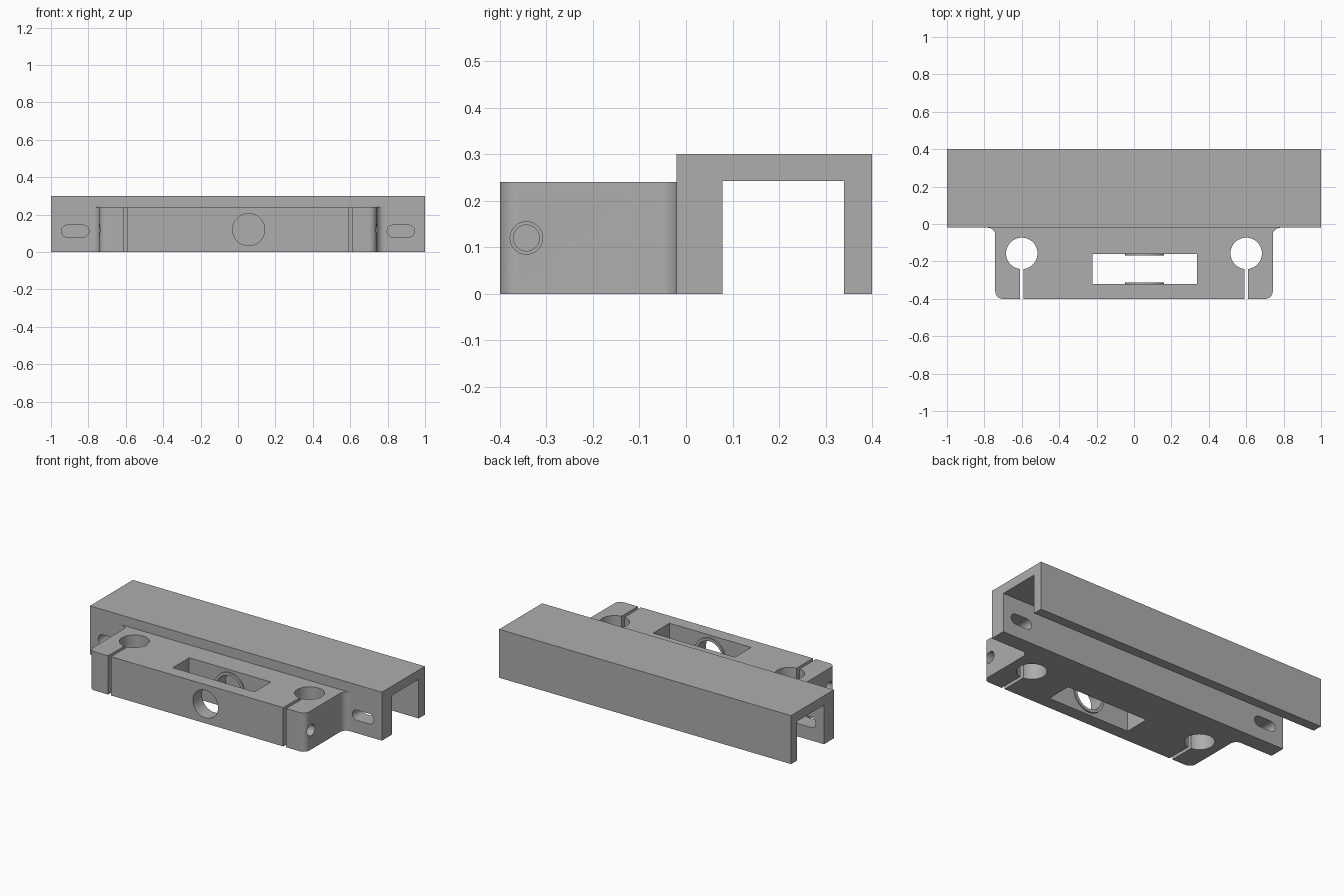
import bpy, bmesh
from math import cos, sin, pi, radians
from mathutils import Matrix, Vector

if "Cube" in bpy.data.objects:
    bpy.data.objects.remove(bpy.data.objects["Cube"], do_unlink=True)

grey = bpy.data.materials.new("machined grey")
grey.use_nodes = True
COLOUR = (0.42, 0.42, 0.42, 1)
grey.diffuse_color = COLOUR
grey.node_tree.nodes["Principled BSDF"].inputs["Base Color"].default_value = COLOUR


def make_object(name, bm):
    bmesh.ops.recalc_face_normals(bm, faces=bm.faces)
    mesh = bpy.data.meshes.new(name)
    bm.to_mesh(mesh)
    bm.free()
    mesh.materials.append(grey)
    obj = bpy.data.objects.new(name, mesh)
    bpy.context.collection.objects.link(obj)
    return obj


def extrude(name, points, vector):
    """Solid prism from a closed 3D outline."""
    bm = bmesh.new()
    face = bm.faces.new([bm.verts.new(p) for p in points])
    new = bmesh.ops.extrude_face_region(bm, geom=[face])["geom"]
    bmesh.ops.translate(bm, vec=vector, verts=[v for v in new if isinstance(v, bmesh.types.BMVert)])
    return make_object(name, bm)


def box(name, low, high):
    bm = bmesh.new()
    low, high = Vector(low), Vector(high)
    size = Matrix.Diagonal((*(high - low), 1))
    bmesh.ops.create_cube(bm, size=1, matrix=Matrix.Translation((low + high) / 2) @ size)
    return make_object(name, bm)


def cylinder(name, start, end, radius, sides=64):
    start, end = Vector(start), Vector(end)
    axis = end - start
    turn = axis.to_track_quat("Z", "Y").to_matrix().to_4x4()
    bm = bmesh.new()
    bmesh.ops.create_cone(bm, cap_ends=True, segments=sides, radius1=radius, radius2=radius,
                          depth=axis.length, matrix=Matrix.Translation((start + end) / 2) @ turn)
    return make_object(name, bm)


def arc(cx, cy, r, start, end, steps=10):
    angles = [radians(start + (end - start) * i / steps) for i in range(steps + 1)]
    return [(cx + r * cos(a), cy + r * sin(a)) for a in angles]


def combine(target, tool, operation="DIFFERENCE"):
    mod = target.modifiers.new(operation.lower(), "BOOLEAN")
    mod.operation, mod.solver, mod.object = operation, "EXACT", tool
    bpy.context.view_layer.objects.active = target
    bpy.ops.object.modifier_apply(modifier=mod.name)
    bpy.data.objects.remove(tool, do_unlink=True)


# Main dimensions
HALF, WALL, BACK, FRONT = 0.742, -0.02, 0.4, -0.4
MID_Z, BLOCK_Z, ROUND = 0.12, 0.24, 0.04
SHAFT_X = 0.057

# Downward-open channel along x
section = [(WALL, 0), (WALL, 0.3), (BACK, 0.3), (BACK, 0), (0.34, 0),
           (0.34, 0.242), (0.078, 0.242), (0.078, 0)]
bracket = extrude("clamp_bracket", [(-1, y, z) for y, z in section], (2, 0, 0))

# Clamp block with rounded front corners and fillets into the channel wall
half = arc(HALF - ROUND, FRONT + ROUND, ROUND, -90, 0)
half += arc(HALF + ROUND, WALL - ROUND, ROUND, 180, 90)
half += [(HALF + ROUND, 0.03)]
outline = half + [(-x, y) for x, y in reversed(half)]
block = extrude("clamp_block", [(x, y, 0) for x, y in outline], (0, 0, BLOCK_Z))
combine(bracket, block, "UNION")

# Nut pocket with two raised bearing rings and the shaft bore
combine(bracket, box("pocket", (-0.222, -0.32, -0.1), (0.337, -0.16, 0.5)))
for y0, y1 in ((-0.34, -0.312), (-0.168, -0.14)):
    ring = cylinder("bearing_ring", (SHAFT_X, y0, MID_Z), (SHAFT_X, y1, MID_Z), 0.104)
    combine(bracket, ring, "UNION")
combine(bracket, cylinder("bore", (SHAFT_X, -0.5, MID_Z), (SHAFT_X, -0.08, MID_Z), 0.086))

for s in (-1, 1):
    # Rod hole and clamping slit
    combine(bracket, cylinder("rod_hole", (s * 0.6, -0.157, -0.1), (s * 0.6, -0.157, 0.4), 0.084))
    combine(bracket, box("slit", (s * 0.6 - 0.01, -0.5, -0.1), (s * 0.6 + 0.01, -0.157, 0.4)))
    # Clamp screw: wide in the outer jaw, narrower beyond the slit
    combine(bracket, cylinder("screw_hole", (s * 0.6, -0.343, MID_Z), (s * 0.9, -0.343, MID_Z), 0.035, 32))
    combine(bracket, cylinder("screw_thread", (s * 0.4, -0.343, MID_Z), (s * 0.602, -0.343, MID_Z), 0.028, 32))
    # Mounting slot through the channel's front wall
    slot = arc(0.912, 0.112, 0.032, -90, 90) + arc(0.829, 0.112, 0.032, 90, 270)
    combine(bracket, extrude("slot", [(s * x, -0.1, z) for x, z in slot], (0, 0.25, 0)))

# Smooth the round surfaces, keep the machined edges sharp
bpy.ops.object.select_all(action="DESELECT")
bracket.select_set(True)
bpy.context.view_layer.objects.active = bracket
bpy.ops.object.shade_smooth_by_angle(angle=radians(30))
